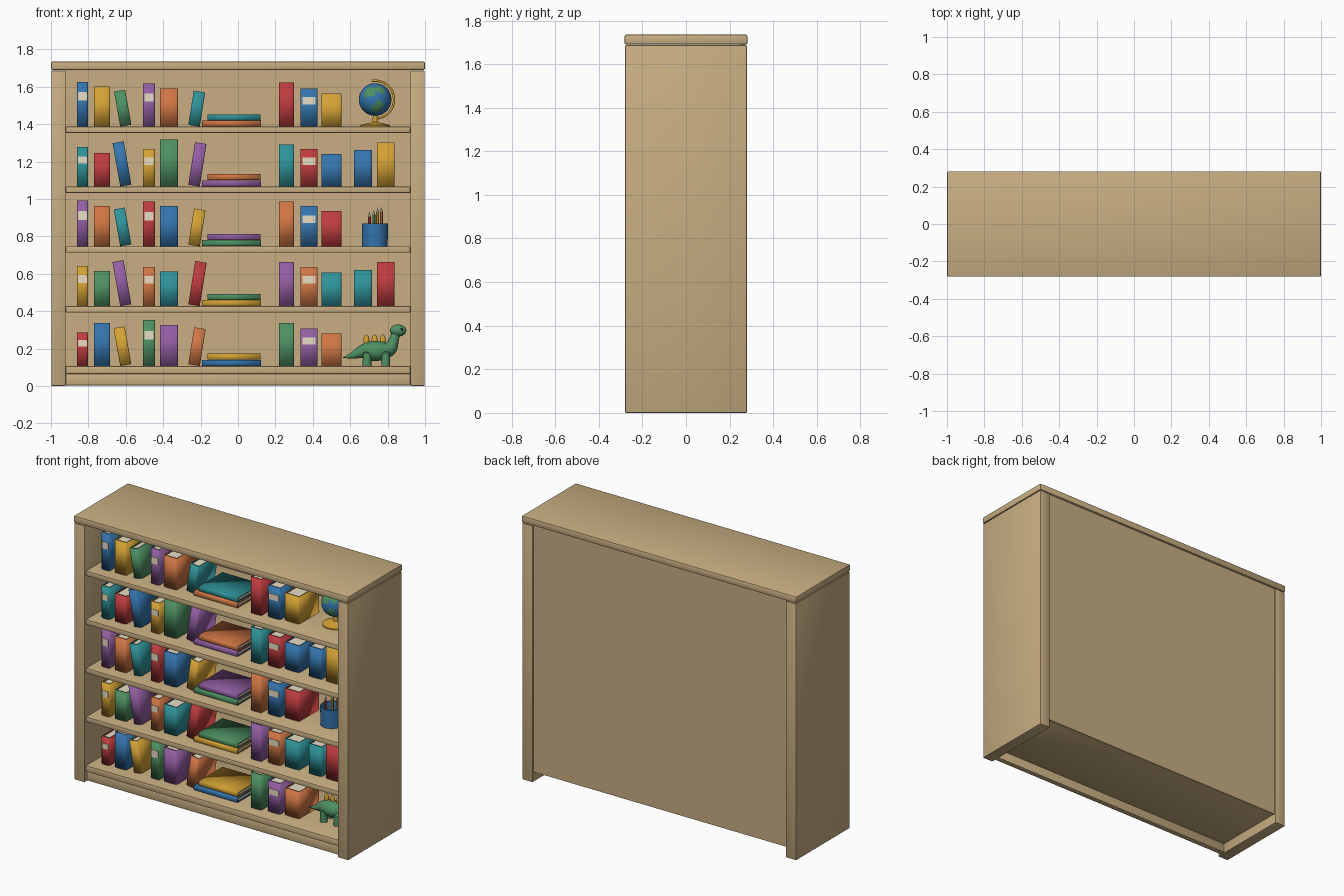
import bpy, bmesh, math
from mathutils import Vector, Matrix

if "Cube" in bpy.data.objects:
    bpy.data.objects.remove(bpy.data.objects["Cube"])


def srgb(*rgb):
    return tuple((v / 255 / 12.92) if v < 10 else ((v / 255 + 0.055) / 1.055) ** 2.4 for v in rgb) + (1,)


def material(name, *rgb):
    m = bpy.data.materials.new(name)
    m.use_nodes = True
    m.diffuse_color = srgb(*rgb)
    m.node_tree.nodes["Principled BSDF"].inputs["Base Color"].default_value = m.diffuse_color
    return m


WOOD = material("light_wood", 200, 174, 130)
CREAM = material("cream_paper", 236, 226, 200)
DARK = material("dark_eye", 30, 30, 32)
COLOURS = {
    "r": material("red", 190, 60, 62), "b": material("blue", 52, 116, 172),
    "y": material("yellow", 212, 162, 52), "g": material("green", 78, 144, 98),
    "p": material("purple", 146, 94, 162), "o": material("orange", 208, 118, 68),
    "t": material("teal", 46, 146, 152)}


def add(name, bm, mats, smooth=None, matrix=Matrix()):
    """Turn a bmesh into an object; smooth is None, 'all' or 'angle'."""
    bmesh.ops.recalc_face_normals(bm, faces=bm.faces)
    mesh = bpy.data.meshes.new(name)
    bm.to_mesh(mesh)
    bm.free()
    for m in mats:
        mesh.materials.append(m)
    ob = bpy.data.objects.new(name, mesh)
    bpy.context.collection.objects.link(ob)
    ob.matrix_world = matrix
    if smooth == "all":
        mesh.shade_smooth()
    elif smooth == "angle":
        bpy.ops.object.select_all(action="DESELECT")
        ob.select_set(True)
        bpy.context.view_layer.objects.active = ob
        bpy.ops.object.shade_smooth_by_angle(angle=math.radians(40))
    return ob


def box(name, mat, lo, hi, bevel=0, matrix=Matrix()):
    bm = bmesh.new()
    lo, hi = Vector(lo), Vector(hi)
    bmesh.ops.create_cube(bm, size=1, matrix=Matrix.Translation((lo + hi) / 2) @ Matrix.Diagonal((*(hi - lo), 1)))
    if bevel:
        bmesh.ops.bevel(bm, geom=bm.edges[:], offset=bevel, segments=2, profile=0.5, affect="EDGES")
    return add(name, bm, [mat], "angle" if bevel else None, matrix)


def ball(name, mat, centre, radii):
    bm = bmesh.new()
    bmesh.ops.create_uvsphere(bm, u_segments=24, v_segments=14, radius=1,
                              matrix=Matrix.Translation(centre) @ Matrix.Diagonal((*radii, 1)))
    return add(name, bm, [mat], "all")


def lathe(name, mat, centre, profile, steps=32):
    """Spin (radius, height) points round a vertical axis."""
    bm = bmesh.new()
    verts = [bm.verts.new((r, 0, z)) for r, z in profile]
    edges = [bm.edges.new(pair) for pair in zip(verts, verts[1:])]
    bmesh.ops.spin(bm, geom=verts + edges, axis=(0, 0, 1), cent=(0, 0, 0), angle=math.tau, steps=steps)
    bmesh.ops.remove_doubles(bm, verts=bm.verts, dist=0.0002)
    return add(name, bm, [mat], "angle", Matrix.Translation(centre))


def tube(name, mat, points, y):
    """Round tube through (x, z, radius) points in an upright plane."""
    curve = bpy.data.curves.new(name, "CURVE")
    curve.dimensions = "3D"
    curve.bevel_depth, curve.bevel_resolution, curve.use_fill_caps = 1, 4, True
    spline = curve.splines.new("NURBS")
    spline.points.add(len(points) - 1)
    spline.use_endpoint_u, spline.order_u, spline.resolution_u = True, 3, 6
    for p, (x, z, r) in zip(spline.points, points):
        p.co, p.radius = (x, y, z, 1), r
    temp = bpy.data.objects.new(name + "_path", curve)
    bpy.context.collection.objects.link(temp)
    bpy.context.view_layer.update()
    mesh = bpy.data.meshes.new_from_object(temp.evaluated_get(bpy.context.evaluated_depsgraph_get()))
    bm = bmesh.new()
    bm.from_mesh(mesh)
    bpy.data.objects.remove(temp)
    bpy.data.meshes.remove(mesh)
    bmesh.ops.remove_doubles(bm, verts=bm.verts, dist=0.0001)
    for f in bm.faces:
        f.material_index = 0
    return add(name, bm, [mat], "angle")


def book(name, mat, w, h, depth, matrix, label=False):
    """Upright book, spine towards -y: wrapped cover, page block, spine label."""
    t, bow, a = 0.006, 0.007, w / 2
    spine = [(-a * math.cos(k * math.pi / 6), -bow * math.sin(k * math.pi / 6)) for k in range(7)]
    outline = [(-a, depth)] + spine + [(a, depth), (a - t, depth), (a - t, t), (t - a, t), (t - a, depth)]
    bm = bmesh.new()
    face = bm.faces.new([bm.verts.new((x, y, 0)) for x, y in outline])
    top = bmesh.ops.extrude_face_region(bm, geom=[face])["geom"]
    bmesh.ops.translate(bm, vec=(0, 0, h), verts=[v for v in top if isinstance(v, bmesh.types.BMVert)])
    add(name + "_cover", bm, [mat], "all", matrix)
    box(name + "_pages", CREAM, (t - a, t, t), (a - t, depth - t, h - t), 0, matrix)
    if label:
        box(name + "_label", CREAM, (-a * 0.78, -bow - 0.002, h * 0.58), (a * 0.78, -bow + 0.006, h * 0.77), 0, matrix)


# Cabinet
box("top_board", WOOD, (-1, -0.282, 1.69), (1, 0.282, 1.735), 0.008)
for side, s in (("left", 1), ("right", -1)):
    xs = sorted((0.921 * s, 0.998 * s))
    box(side + "_side", WOOD, (xs[0], -0.28, 0), (xs[1], 0.28, 1.687), 0.006)
box("back_panel", WOOD, (-0.922, 0.25, 0.065), (0.922, 0.268, 1.69))
box("kick_board", WOOD, (-0.922, -0.255, 0.004), (0.922, -0.22, 0.068), 0.004)
SHELF_Z = [0.107 + 0.32 * i for i in range(5)]
for i, z in enumerate(SHELF_Z):
    box(f"shelf_{i + 1}", WOOD, (-0.922, -0.265, z - (0.042 if i == 0 else 0.034)), (0.922, 0.255, z), 0.005)

# Book places: x, width, lean in degrees, front y, has label
PLACES = [(-0.832, 0.06, 0, -0.185, True), (-0.727, 0.086, 0, -0.18, False), (-0.6, 0.06, -10, -0.18, False),
          (-0.476, 0.064, 0, -0.18, True), (-0.369, 0.096, 0, -0.175, False), (-0.235, 0.062, 9, -0.155, False),
          (0.259, 0.08, 0, -0.18, False), (0.38, 0.09, 0, -0.165, True), (0.5, 0.107, 0, -0.15, False),
          (0.668, 0.096, 0, -0.15, False), (0.791, 0.094, 0, -0.15, False)]
# Each shelf from the bottom: colours, heights in hundredths, stack colours
ROWS = [("rbygpogpo", (18, 23, 20.5, 24.5, 22, 20, 23, 20, 17.5), "by"),
        ("ygpotrpottr", (21.5, 18.7, 24, 21, 18.5, 23.5, 23.5, 21, 18, 19.3, 23.5), "yg"),
        ("potrbyobr", (24.5, 21.7, 20, 24, 21.5, 19.5, 24, 21.5, 19), "gp"),
        ("trbygptrbby", (21, 18, 23.5, 20, 25, 23, 22.5, 20, 17.5, 19.5, 23.5), "po"),
        ("bygpotrby", (24, 21.4, 19, 23, 20.5, 18.5, 23.5, 20.5, 17.7), "ot")]
for row, (z, (colours, heights, stack)) in enumerate(zip(SHELF_Z, ROWS), 1):
    for n, (c, h, (x, w, lean, y, label)) in enumerate(zip(colours, heights, PLACES), 1):
        angle = math.radians(lean)
        place = Matrix.Translation((x, y, z + w / 2 * abs(math.sin(angle)))) @ Matrix.Rotation(angle, 4, "Y")
        book(f"book_{row}_{n}", COLOURS[c], w, h / 100, 0.2, place, label)
    for n, (c, x, length) in enumerate(zip(stack, (-0.192, -0.163), (0.315, 0.282))):
        place = Matrix.Translation((x, -0.18 + 0.01 * n, z + 0.017 + 0.033 * n)) @ Matrix.Rotation(math.pi / 2, 4, "Y")
        book(f"stacked_book_{row}_{n + 1}", COLOURS[c], 0.032, length, 0.24, place)

# Globe: ball with land patches, stand and meridian arm
gx, gy, gz = 0.733, -0.03, 1.532
bm = bmesh.new()
bmesh.ops.create_uvsphere(bm, u_segments=48, v_segments=28, radius=0.087)
LAND = [((-0.3, -0.8, 0.5), 0.4), ((0.25, -0.75, 0.6), 0.3), ((0.2, -0.9, -0.4), 0.32), ((0.1, -0.9, -0.7), 0.25),
        ((0.9, 0.2, 0.3), 0.5), ((0.2, 0.9, 0.3), 0.5), ((-0.8, 0.4, -0.2), 0.45)]
for f in bm.faces:
    d = f.calc_center_median().normalized()
    f.material_index = int(any(d.angle(Vector(c)) < r + 0.07 * math.sin(9 * d.x + 7 * d.z) for c, r in LAND))
add("globe_ball", bm, [COLOURS["b"], COLOURS["g"]], "all", Matrix.Translation((gx, gy, gz)))
lathe("globe_base", COLOURS["y"], (gx, gy, SHELF_Z[4]),
      [(0, 0), (0.08, 0), (0.08, 0.008), (0.05, 0.016), (0.014, 0.024), (0.012, 0.06), (0, 0.06)])
arc = [math.radians(100 - 15 * k) for k in range(13)]
tube("globe_arm", COLOURS["y"], [(gx + 0.102 * math.cos(a), gz + 0.102 * math.sin(a), 0.006) for a in arc], gy)

# Pencil pot
px, py, pz = 0.732, -0.07, SHELF_Z[2]
lathe("pencil_pot", COLOURS["b"], (px, py, pz),
      [(0, 0), (0.068, 0), (0.07, 0.122), (0.062, 0.122), (0.06, 0.01), (0, 0.01)])
for n, (c, dx, dy, h) in enumerate((("r", -0.03, -0.02, 0.18), ("g", -0.006, 0.02, 0.19),
                                    ("y", 0.014, -0.015, 0.2), ("o", 0.034, 0.01, 0.205)), 1):
    spot = (px + dx, py + dy, pz)
    lathe(f"pencil_{n}", COLOURS[c], spot, [(0, 0.012), (0.008, 0.012), (0.008, h - 0.02), (0, h - 0.02)], 6)
    lathe(f"pencil_tip_{n}", CREAM, spot, [(0.008, h - 0.02), (0, h + 0.006)], 6)

# Toy dinosaur facing +x
ty, floor, green = -0.06, SHELF_Z[0], COLOURS["g"]
tube("dinosaur_body", green, [(0.562, 0.153, 0.002), (0.61, 0.16, 0.016), (0.66, 0.185, 0.036), (0.71, 0.19, 0.05),
                              (0.76, 0.19, 0.05), (0.815, 0.195, 0.04), (0.835, 0.25, 0.024), (0.85, 0.3, 0.022)], ty)
ball("dinosaur_belly", green, (0.732, ty, 0.187), (0.092, 0.056, 0.053))
ball("dinosaur_head", green, (0.856, ty, 0.297), (0.044, 0.032, 0.032))
for end, x in (("front", 0.79), ("back", 0.69)):
    for side, s in (("left", 1), ("right", -1)):
        lathe(f"dinosaur_{end}_{side}_leg", green, (x, ty + 0.034 * s, floor),
              [(0, 0), (0.024, 0), (0.022, 0.07), (0, 0.085)], 16)
for n, x in enumerate((0.686, 0.73, 0.774), 1):
    ball(f"dinosaur_plate_{n}", COLOURS["y"], (x, ty, 0.243), (0.016, 0.01, 0.032))
for side, s in (("left", 1), ("right", -1)):
    ball(f"dinosaur_{side}_eye", DARK, (0.876, ty + 0.026 * s, 0.304), (0.007, 0.006, 0.007))
